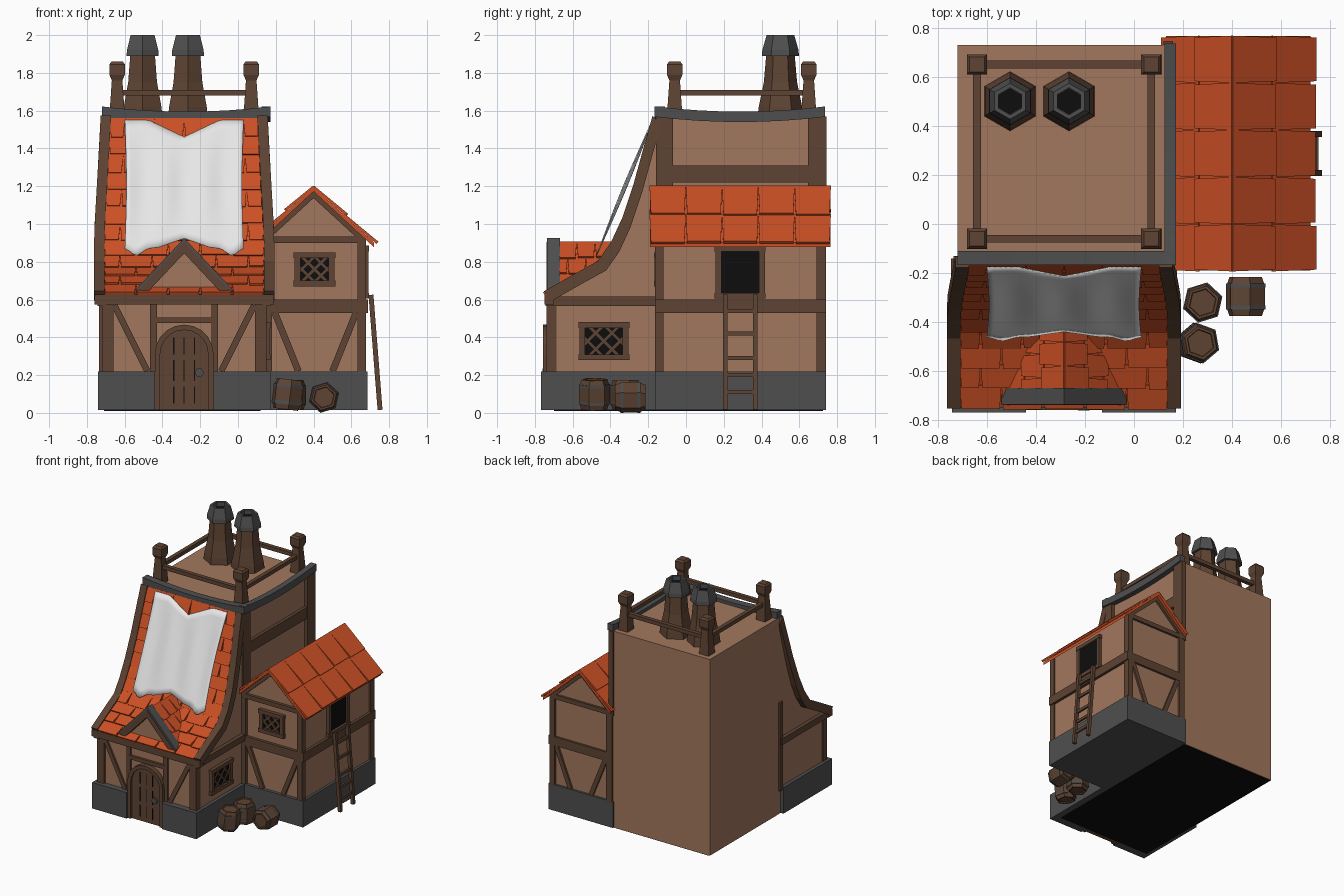
import bpy, bmesh, math, random
from mathutils import Vector as V, Matrix

if "Cube" in bpy.data.objects:
    bpy.data.objects.remove(bpy.data.objects["Cube"])
random.seed(3)

def material(name, r, g, b):
    m = bpy.data.materials.new(name)
    m.diffuse_color = (r, g, b, 1)
    m.use_nodes = True
    m.node_tree.nodes["Principled BSDF"].inputs["Base Color"].default_value = m.diffuse_color
    return m
TILE = material("orange tile", .60, .08, .018)
PLASTER = material("tan plaster", .36, .185, .11)
WOOD = material("brown wood", .112, .057, .033)
STONE = material("grey stone", .078, .078, .078)
CLOTH = material("white cloth", .8, .8, .8)
BLACK = material("black", .004, .004, .004)

def mesh(name, verts, faces, mat):
    me = bpy.data.meshes.new(name)
    me.from_pydata([tuple(v) for v in verts], [], faces)
    bm = bmesh.new(); bm.from_mesh(me)
    bmesh.ops.recalc_face_normals(bm, faces=bm.faces)
    bm.to_mesh(me); bm.free()
    me.materials.append(mat)
    ob = bpy.data.objects.new(name, me)
    bpy.context.collection.objects.link(ob)
    return ob

def prism(name, pts, axis, a, b, mat, warp=None):
    """Extrude a 2D outline from a to b along an axis."""
    put = {'x': lambda p, c: V((c, p[0], p[1])), 'y': lambda p, c: V((p[0], c, p[1])),
           'z': lambda p, c: V((p[0], p[1], c))}[axis]
    vs = [put(p, a) for p in pts] + [put(p, b) for p in pts]
    if warp:
        vs = [warp(v) for v in vs]
    n = len(pts)
    fs = [list(range(n)), list(range(n, 2 * n))]
    fs += [[i, (i + 1) % n, n + (i + 1) % n, n + i] for i in range(n)]
    return mesh(name, vs, fs, mat)

def box(name, x0, x1, y0, y1, z0, z1, mat):
    return prism(name, [(x0, y0), (x1, y0), (x1, y1), (x0, y1)], 'z', z0, z1, mat)

HEX = [(0, 1, 3, 2), (4, 5, 7, 6), (0, 1, 5, 4), (2, 3, 7, 6), (0, 2, 6, 4), (1, 3, 7, 5)]
def beam(name, p, q, width, thick, normal, mat=WOOD):
    """Bar from p to q, flat against a wall with the given normal."""
    p, q, n = V(p), V(q), V(normal)
    s = (q - p).normalized().cross(n).normalized()
    vs = [e + s * i * width / 2 + n * j * thick / 2 for e in (p, q) for i in (-1, 1) for j in (-1, 1)]
    return mesh(name, vs, HEX, mat)

def lathe(name, x, y, rings, sides, phase, mat, M=None):
    vs = [V((r * math.cos(phase + math.tau * k / sides), r * math.sin(phase + math.tau * k / sides), z))
          for z, r in rings for k in range(sides)]
    M = M or Matrix.Identity(4)
    vs = [M @ v + V((x, y, 0)) for v in vs]
    n = len(rings)
    fs = [[i * sides + k, i * sides + (k + 1) % sides, (i + 1) * sides + (k + 1) % sides, (i + 1) * sides + k]
          for i in range(n - 1) for k in range(sides)]
    fs += [list(range(sides)), list(range((n - 1) * sides, n * sides))]
    return mesh(name, vs, fs, mat)

def tiles(name, lines, cols, stagger=True):
    """Overlapping wedge tiles between successive (left, right) lines, bottom to top."""
    vs, fs = [], []
    for i in range(len(lines) - 1):
        (a0, a1), (b0, b1) = lines[i], lines[i + 1]
        n = (a1 - a0).cross(b0 - a0).normalized()
        off = .5 if stagger and i % 2 else 0
        cuts = [0] + [(j + off) / cols for j in range(0 if off else 1, cols)] + [1]
        for c, d in zip(cuts, cuts[1:]):
            g = .007 / (a1 - a0).length
            drop = (a0 - b0).normalized() * random.uniform(.004, .014)
            lo0, lo1 = a0.lerp(a1, c + g) + drop, a0.lerp(a1, d - g) + drop
            hi0, hi1 = b0.lerp(b1, c), b0.lerp(b1, d)
            k = len(vs)
            vs += [lo0, lo0 + n * .016, lo1, lo1 + n * .016, hi0 - n * .003, hi0 + n * .004, hi1 - n * .003, hi1 + n * .004]
            fs += [[k + q for q in f] for f in HEX]
    return mesh(name, vs, fs, TILE)

def window(name, c, hw, hh, right, normal, lattice=True):
    """Black pane with a timber frame and a diagonal lattice."""
    c, r, n, up = V(c), V(right), V(normal), V((0, 0, 1))
    beam(name + "_pane", c - up * hh, c + up * hh, 2 * hw, .012, n, BLACK)
    for s in (-1, 1):
        beam(name + "_jamb", c + r * s * hw - up * hh, c + r * s * hw + up * hh, .03, .045, n)
        beam(name + "_sill", c - r * (hw + .02) + up * s * hh, c + r * (hw + .02) + up * s * hh, .03, .05, n)
        for k in (-1, 0, 1) if lattice else ():
            mid = k * hw * .75              # clipped diagonal bars
            t0, t1 = max(-hh, -hw - mid), min(hh, hw - mid)
            beam(name + "_bar", c + r * s * (mid + t0) + up * t0 + n * .008, c + r * s * (mid + t1) + up * t1 + n * .008, .014, .01, n)

CX = -.285
# tower with floor and grey parapet
box("tower", -.72, .13, -.14, .73, .015, 1.57, PLASTER)
box("floor", -.71, .12, -.70, .725, .01, .016, BLACK)
def sag(a, b):
    us = [i / 8 for i in range(9)]
    top = [(a + (b - a) * u, 1.595 + .027 * (2 * u - 1) ** 2) for u in us]
    return top + [(s, z - .055) for s, z in reversed(top)]
prism("front_parapet", sag(-.72, .172), 'y', -.168, -.11, STONE)
prism("side_parapet", sag(-.16, .735), 'x', .125, .172, STONE)
# timber frame on the tower's right wall
box("tower_post", .12, .158, -.16, -.07, .9, 1.57, WOOD)
box("tower_post", .12, .158, .645, .745, .9, 1.57, WOOD)
box("tower_beam", .12, .155, -.07, .645, 1.22, 1.31, WOOD)
# chimneys
for x in (-.505, -.265):
    lathe("chimney", x, .5, [(1.56, .122), (1.62, .115), (1.75, .088), (1.9, .075)], 6, math.pi / 2, WOOD)
    lathe("chimney_cap", x, .5, [(1.89, .08), (1.89, .098), (1.92, .096), (1.99, .076), (2, .073), (2, .055), (1.96, .055)], 6, math.pi / 2, STONE)
    lathe("chimney_hole", x, .5, [(1.955, .054), (1.965, .054)], 6, math.pi / 2, BLACK)
# roof railing
for x in (-.64, .07):
    for y in (-.06, .65):
        lathe("railing_post", x, y, [(z, h * 1.414) for z, h in ((1.56, .042), (1.76, .028), (1.79, .041), (1.845, .041), (1.86, .03))], 4, math.pi / 4, WOOD)
    beam("railing", (x, -.06, 1.695), (x, .65, 1.695), .03, .032, (1, 0, 0))
for y in (-.06, .65):
    beam("railing", (-.64, y, 1.695), (.07, y, 1.695), .03, .032, (0, 1, 0))

# front house body with swept roof
P = [(-.74, .63), (-.6, .71), (-.455, .79), (-.385, .89), (-.325, 1.02), (-.265, 1.2), (-.21, 1.4), (-.165, 1.56)]
def taper(v):
    t = min(1, max(0, (v.z - .95) / .6))
    return V((v.x - math.copysign(.035 * t, v.x - CX), v.y, v.z))
body = [(-.72, .016), (-.72, .61)] + [(y + .02, z - .03) for y, z in P[1:]] + [(-.13, 1.53), (-.13, .016)]
prism("front_house", body, 'x', -.715, .145, PLASTER)
prism("roof_slab", P + [(y + .025, z - .03) for y, z in reversed(P)], 'x', -.72, .15, TILE, taper)
edge = [(y - .012, z + .014) for y, z in P] + [(y + .032, z - .036) for y, z in reversed(P)]
prism("roof_edge_right", edge, 'x', .137, .192, WOOD, taper)
prism("roof_edge_left", edge, 'x', -.762, -.707, WOOD, taper)
seg = [math.dist(a, b) for a, b in zip(P, P[1:])]
def along(s):
    for (a, b), l in zip(zip(P, P[1:]), seg):
        if s <= l + 1e-6:
            return a[0] + (b[0] - a[0]) * s / l, a[1] + (b[1] - a[1]) * s / l
        s -= l
rows = [along(sum(seg) * i / 12) for i in range(13)]
tiles("front_roof_tiles", [(taper(V((-.71, y, z))), taper(V((.14, y, z)))) for y, z in rows], 5)
# cloth sheet hung over the roof
N, R = 28, 14
vs = []
for j in range(R + 1):
    for i in range(N + 1):
        u = 2 * i / N - 1
        a = abs(u)
        ztop = 1.55 - .09 * max(0, 1 - a / .6)
        zbot = .875 - .04 * math.exp(-((a - .8) / .13) ** 2) + .05 * max(0, 1 - a / .45)
        z = zbot + (ztop - zbot) * j / R
        y = -.18 - (1.55 - z) * .415 + .009 * math.cos(u * 9) * math.sin(math.pi * j / R)
        vs.append((CX + .315 * u * (1 - .03 * math.sin(math.pi * j / R)), y, z))
cloth = mesh("cloth_sheet", vs, [[j * (N + 1) + i, j * (N + 1) + i + 1, (j + 1) * (N + 1) + i + 1, (j + 1) * (N + 1) + i] for j in range(R) for i in range(N)], CLOTH)
cloth.data.shade_smooth()
cloth.modifiers.new("thickness", 'SOLIDIFY').thickness = .006

# dormer over the door
def chevron(cx, zr, hw, drop, t, hw_left=None):
    l = hw if hw_left is None else hw_left
    k = drop / hw
    top = [(cx - l, zr - k * l), (cx, zr), (cx + hw, zr - drop)]
    return top + [(x, z - t) for x, z in reversed(top)]
prism("dormer_gable", [(CX - .22, .63), (CX + .22, .63), (CX, .88)], 'y', -.695, -.4, PLASTER)
prism("dormer_roof", chevron(CX, .905, .235, .25, .03), 'y', -.69, -.38, TILE)
prism("dormer_board", chevron(CX, .905, .235, .25, .06), 'y', -.738, -.69, WOOD)
prism("dormer_cap", chevron(CX, .925, .255, .27, .022), 'y', -.735, -.668, STONE)
for s in (-1, 1):
    rows = [(CX + s * .24 * (1 - k / 3), .655 + .25 * k / 3) for k in range(4)]
    tiles("dormer_tiles", [(V((x, -.53 - s * .145, z)), V((x, -.53 + s * .145, z))) for x, z in rows], 3)

# stone foundations
for x0, x1 in ((-.742, -.44), (-.13, .172)):
    box("front_foundation", x0, x1, -.768, -.16, .014, .22, STONE)
box("annex_foundation", .12, .685, -.165, .742, .014, .22, STONE)
# front timbers
box("eave_beam", -.76, .19, -.748, -.70, .575, .628, WOOD)
for x in (.12, -.69):
    box("corner_post", x - .03, x + .03, -.738, -.685, .2, .6, WOOD)
    box("side_beam", *((.13, .175) if x > 0 else (-.745, -.70)), -.745, -.14, .565, .615, WOOD)
for s in (-1, 1):
    box("door_post", CX + s * .162 - .018, CX + s * .162 + .018, -.735, -.71, .2, .58, WOOD)
    beam("front_brace", (CX + s * .37, -.722, .57), (CX + s * .195, -.722, .22), .033, .024, (0, 1, 0))
    box("back_of_side_post", *((.14, .162) if s > 0 else (-.735, -.71)), -.165, -.13, .2, .9, WOOD)
box("door_lintel", CX - .16, CX + .16, -.738, -.71, .475, .505, WOOD)
window("side_window", (.148, -.435, .38), .115, .085, (0, 1, 0), (1, 0, 0))
# arched door
def arch(r):
    c = [(CX + r * math.cos(math.pi * k / 10), .312 + r * math.sin(math.pi * k / 10)) for k in range(11)]
    return [(CX + r, .016)] + c + [(CX - r, .016)]
prism("door", arch(.13), 'y', -.742, -.70, WOOD)
prism("door_frame", arch(.155) + arch(.127)[::-1], 'y', -.757, -.70, WOOD)
for k in (-1, 0, 1):
    for z0, z1 in ((.05, .14), (.17, .28), (.31, .40)):
        box("door_groove", CX + k * .055 - .003, CX + k * .055 + .003, -.744, -.74, z0, z1, BLACK)
lathe("door_handle", -.205, -.752, [(-.008, .014), (-.008, .024), (.008, .024), (.008, .014)], 6, 0, STONE,
      Matrix.Translation((0, 0, .213)) @ Matrix.Rotation(math.pi / 2, 4, 'X'))

# annex on the right with its tiled gable roof
prism("annex", [(.12, .016), (.665, .016), (.665, .93), (.40, 1.17), (.12, .92)], 'y', -.14, .725, PLASTER)
prism("annex_roof", chevron(.4, 1.197, .32, .295, .025, .27), 'y', -.19, .765, TILE)
for s, w in ((1, .325), (-1, .27)):
    rows = [(.4 + s * w * (1 - k / 2), 1.2 - .92 * w * (1 - k / 2)) for k in range(3)]
    tiles("annex_tiles", [(V((x, .287 - s * .48, z)), V((x, .287 + s * .48, z))) for x, z in rows], 5, False)
for y0, y1 in ((-.163, -.13), (.715, .742)):
    ym = (y0 + y1) / 2
    prism("annex_rake", chevron(.4, 1.172, .265, .243, .035), 'y', y0, y1, WOOD)
    box("annex_mid_beam", .13, .687, y0, y1, .53, .6, WOOD)
    box("annex_tie_beam", .13, .675, y0, y1, .9, .935, WOOD)
    box("annex_post", .632, .677, y0, y1 , .2, .9, WOOD)
    box("annex_post", .13, .18, y0, y1, .2, .9, WOOD)
    for s in (-1, 1):
        beam("annex_brace", (.41 + s * .215, ym, .53), (.41 + s * .09, ym, .22), .035, .022, (0, 1, 0))
for y0, y1 in ((-.163, -.12), (.69, .742)):
    box("annex_side_post", .65, .677, y0, y1, .2, .92, WOOD)
box("annex_side_beam", .65, .687, -.163, .742, .53, .6, WOOD)
window("annex_window", (.405, -.145, .76), .09, .075, (1, 0, 0), (0, -1, 0))
window("hatch", (.668, .287, .745), .115, .125, (0, 1, 0), (1, 0, 0), False)
# ladder leaning on the hatch
for y in (.207, .367):
    beam("ladder_rail", (.752, y, .016), (.704, y, .625), .026, .024, (0, 1, 0))
for z in (.11, .20, .29, .42, .54):
    beam("ladder_rung", (.752 - .079 * z, .2, z), (.752 - .079 * z, .375, z), .022, .016, (1, 0, 0))

# barrels
def barrel(x, y, M):
    lathe("barrel", x, y, [(-.072, .055), (-.08, .058), (-.08, .069), (-.04, .083), (.04, .083), (.08, .069), (.08, .058), (.072, .055)], 6, .3, WOOD, M)
    for z in (-.045, .045):
        lathe("barrel_hoop", x, y, [(z - .008, .084), (z + .008, .084)], 6, .3, STONE, M)
up = lambda z: Matrix.Translation((0, 0, z))
barrel(.28, -.32, up(.095))
barrel(.262, -.485, up(.098) @ Matrix.Rotation(.12, 4, 'Y') @ Matrix.Rotation(.4, 4, 'Z'))
barrel(.455, -.295, up(.082) @ Matrix.Rotation(math.pi / 2, 4, 'X'))
